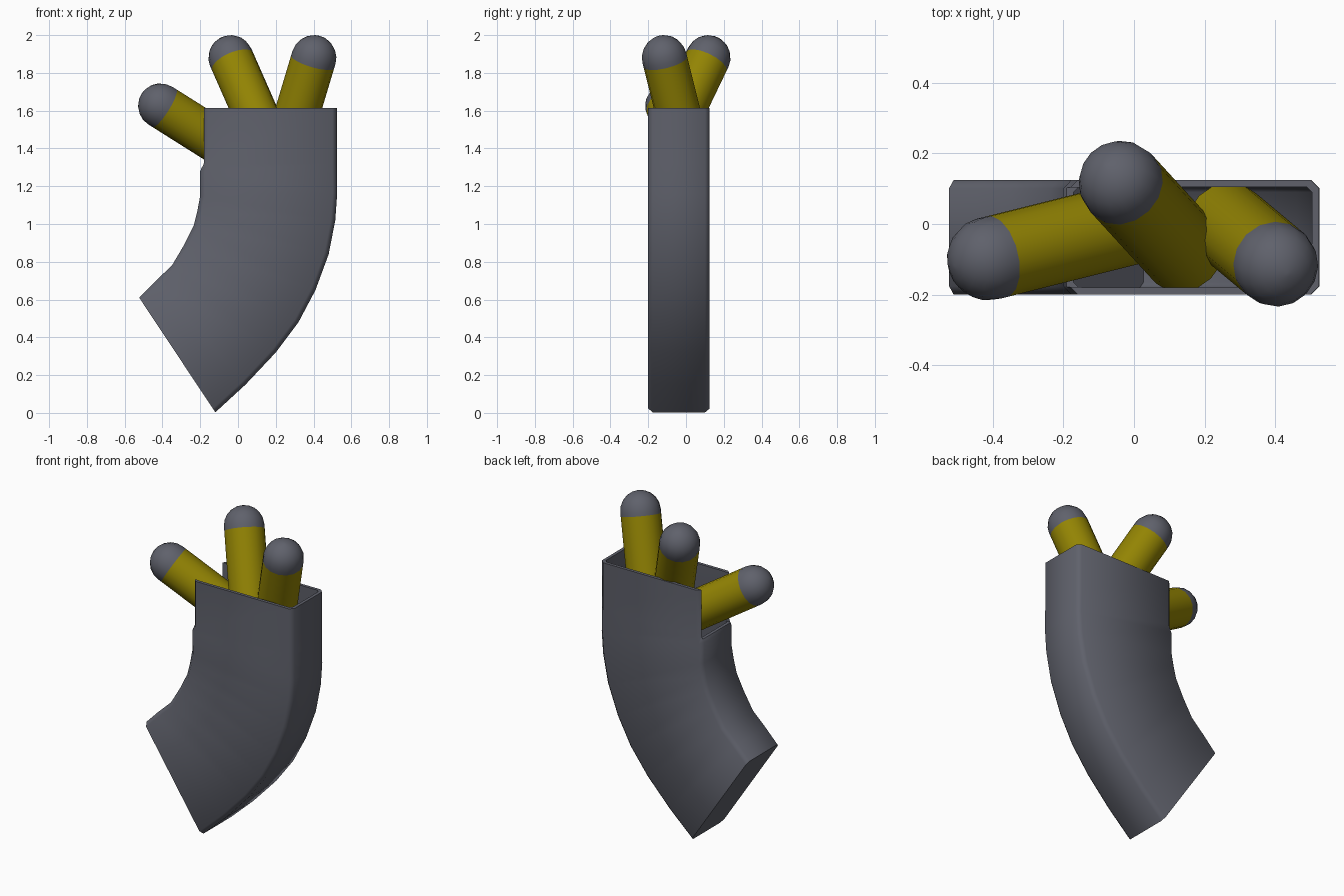
import bpy, bmesh, math
from mathutils import Vector

if "Cube" in bpy.data.objects:
    bpy.data.objects.remove(bpy.data.objects["Cube"])


def make_material(name, rgb):
    mat = bpy.data.materials.new(name)
    mat.diffuse_color = (*rgb, 1)
    mat.use_nodes = True
    mat.node_tree.nodes["Principled BSDF"].inputs["Base Color"].default_value = mat.diffuse_color
    return mat


steel = make_material("dark_steel", (.115, .12, .148))
brass = make_material("yellow_case", (.29, .23, .001))


def make_object(name, bm, mat=None):
    bmesh.ops.recalc_face_normals(bm, faces=bm.faces)
    me = bpy.data.meshes.new(name)
    bm.to_mesh(me)
    bm.free()
    if mat:
        me.materials.append(mat)
    ob = bpy.data.objects.new(name, me)
    bpy.context.collection.objects.link(ob)
    return ob


def smooth(ob, angle):
    bpy.ops.object.select_all(action='DESELECT')
    ob.select_set(True)
    bpy.context.view_layer.objects.active = ob
    bpy.ops.object.shade_smooth_by_angle(angle=math.radians(angle))


def skin(bm, rings):
    # join consecutive vertex rings with quads and cap both ends
    rings = [[bm.verts.new(p) for p in r] for r in rings]
    for a, b in zip(rings, rings[1:]):
        n = len(a)
        for i in range(n):
            bm.faces.new((a[i], a[(i + 1) % n], b[(i + 1) % n], b[i]))
    bm.faces.new(rings[0][::-1])
    bm.faces.new(rings[-1])


# Curved body: pairs of (inner curve, outer curve) points in x, z
stations = [((-.523, .61), (-.12, .003)), ((-.44, .695), (.04, .15)),
            ((-.35, .78), (.20, .32)), ((-.285, .89), (.32, .48)),
            ((-.235, .99), (.41, .65)), ((-.215, 1.07), (.48, .84)),
            ((-.20, 1.15), (.515, 1.02)), ((-.20, 1.28), (.525, 1.16)),
            ((-.183, 1.32), (.523, 1.32)), ((-.183, 1.613), (.523, 1.613))]
Y0, Y1 = -.20, .125


def tube(name, pairs, inset, c, mat=None):
    rings = []
    for a, b in pairs:
        a, b = Vector((a[0], 0, a[1])), Vector((b[0], 0, b[1]))
        d = (b - a).normalized()
        u0, u1 = inset, (b - a).length - inset
        y0, y1 = Y0 + inset, Y1 - inset
        section = [(u0 + c, y0), (u1 - c, y0), (u1, y0 + c), (u1, y1 - c),
                   (u1 - c, y1), (u0 + c, y1), (u0, y1 - c), (u0, y0 + c)]
        rings.append([a + d * u + Vector((0, y, 0)) for u, y in section])
    bm = bmesh.new()
    skin(bm, rings)
    return make_object(name, bm, mat)


body = tube("magazine_body", stations, 0, .024, steel)
hollow = tube("hollow_cutter", stations[1:] + [((-.183, 1.9), (.523, 1.9))], .02, .015, steel)

# Opening in the short side wall at the top
bm = bmesh.new()
bmesh.ops.create_cube(bm, size=1)
for v in bm.verts:
    v.co = (-.25 + v.co.x * .4, (Y0 + Y1) / 2 + v.co.y * (Y1 - Y0 - .044), 1.6 + v.co.z * .6)
notch = make_object("notch_cutter", bm, steel)

for cutter in (hollow, notch):
    m = body.modifiers.new("cut", 'BOOLEAN')
    m.operation, m.solver, m.object = 'DIFFERENCE', 'EXACT', cutter
bpy.context.view_layer.objects.active = body
for m in list(body.modifiers):
    bpy.ops.object.modifier_apply(modifier=m.name)
for cutter in (hollow, notch):
    bpy.data.objects.remove(cutter)
smooth(body, 50)

# Three loose rounds: yellow case with a domed grey tip
R, LENGTH, SIDES, SEAM = .119, .5, 16, -.025


def lathe(name, profile, centre, axis, mat):
    q = Vector((0, 0, 1)).rotation_difference(Vector(axis).normalized())
    ang = [2 * math.pi * i / SIDES for i in range(SIDES)]
    bm = bmesh.new()
    skin(bm, [[Vector(centre) + q @ Vector((r * math.cos(t), r * math.sin(t), z))
               for t in ang] for r, z in profile])
    smooth(make_object(name, bm, mat), 40)


dome = [(R, SEAM)] + [(R * math.cos(math.radians(a)), R * math.sin(math.radians(a)))
                      for a in (0, 18, 36, 54, 72, 87)]
rounds = {"left": ((-.41, -.098, 1.626), (-1, -.25, .63)),
          "middle": ((-.038, .117, 1.881), (-.44, .48, 1)),
          "right": ((.402, -.115, 1.881), (.3, -.25, 1))}
for side, (centre, axis) in rounds.items():
    lathe(side + "_round_case", [(R, -LENGTH), (R, SEAM)], centre, axis, brass)
    lathe(side + "_round_tip", dome, centre, axis, steel)
